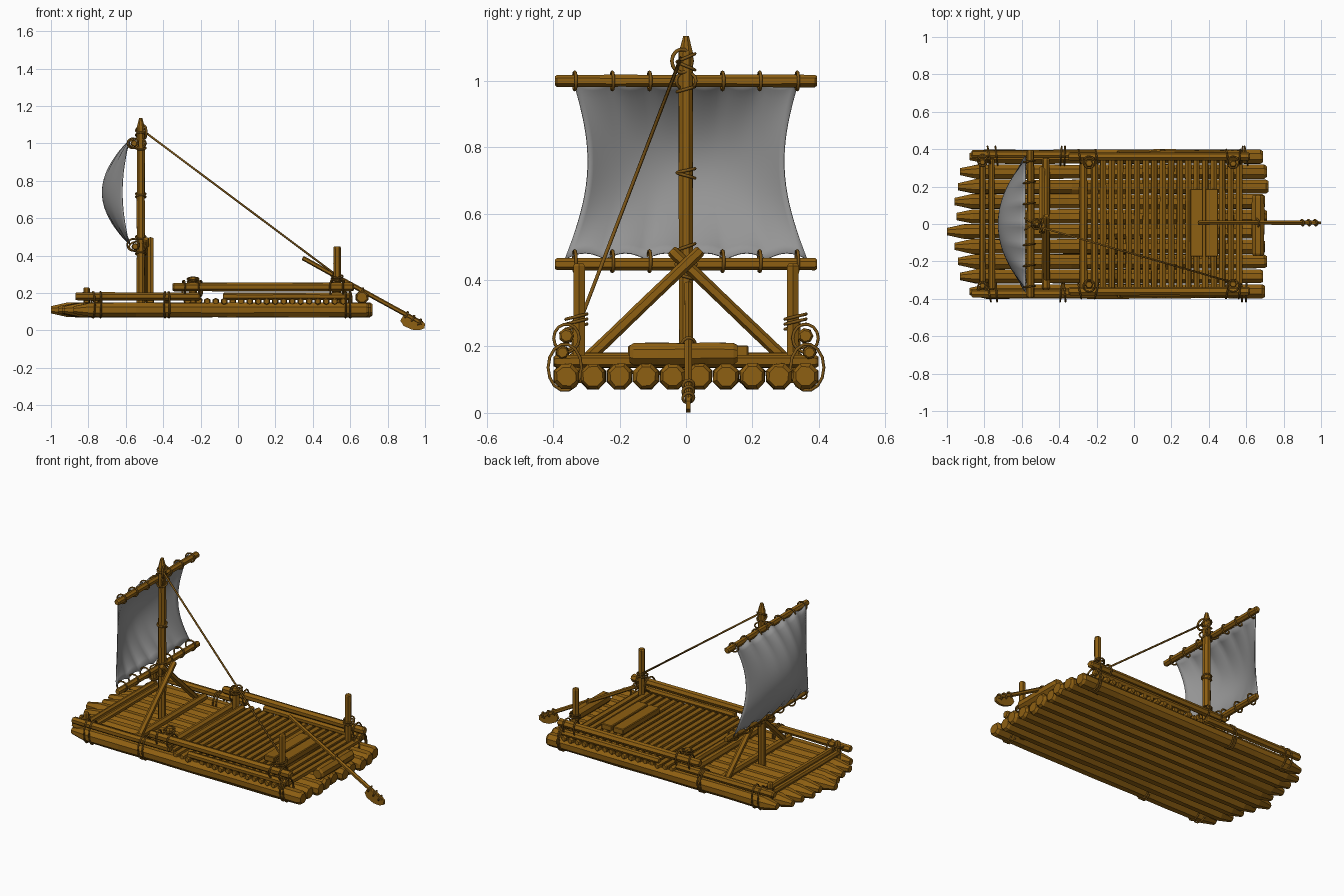
import bpy, bmesh, math, random
from mathutils import Vector as V

if "Cube" in bpy.data.objects:
    bpy.data.objects.remove(bpy.data.objects["Cube"])
random.seed(4)

def mat(name, c):
    m = bpy.data.materials.new(name)
    m.diffuse_color = (*c, 1)
    m.use_nodes = True
    m.node_tree.nodes["Principled BSDF"].inputs["Base Color"].default_value = m.diffuse_color
    return m

WOOD = mat("brown wood", (0.27, 0.115, 0.006))
ROPE = mat("rope brown", (0.2, 0.09, 0.008))
CLOTH = mat("grey cloth", (0.3, 0.3, 0.3))

def finish(name, bm, m, smooth=False):
    bmesh.ops.recalc_face_normals(bm, faces=bm.faces)
    me = bpy.data.meshes.new(name)
    bm.to_mesh(me)
    bm.free()
    me.materials.append(m)
    o = bpy.data.objects.new(name, me)
    bpy.context.collection.objects.link(o)
    for p in me.polygons:
        p.use_smooth = smooth
    return o

def tube(name, pts, radii, sides, m, ref, jit=0.0, closed=False, smooth=False):
    # sweep a polygon along points, optionally roughened
    bm = bmesh.new()
    pts = [V(p) for p in pts]
    n = len(pts)
    rings = []
    for i, p in enumerate(pts):
        a = pts[(i - 1) % n] if closed else pts[max(i - 1, 0)]
        b = pts[(i + 1) % n] if closed else pts[min(i + 1, n - 1)]
        t = (b - a).normalized()
        s = t.cross(V(ref)).normalized()
        u = s.cross(t)
        ring = []
        for k in range(sides):
            ang = 2 * math.pi * (k + 0.5) / sides
            r = radii[i] * (1 + random.uniform(-jit, jit))
            ring.append(bm.verts.new(p + (s * math.cos(ang) + u * math.sin(ang)) * r))
        rings.append(ring)
    for i in range(n if closed else n - 1):
        A, B = rings[i], rings[(i + 1) % n]
        for k in range(sides):
            j = (k + 1) % sides
            bm.faces.new((A[k], A[j], B[j], B[k]))
    if not closed:
        bm.faces.new(rings[0])
        bm.faces.new(rings[-1])
    return finish(name, bm, m, smooth)

def log(name, a, b, r, sides=8, tip=0.0, tipr=0.5, jit=0.06, segs=4):
    # rough pole with bevelled ends; "tip" makes a long taper at the first end
    a, b = V(a), V(b)
    L = (b - a).length
    t0 = max(tip, r * 0.35) / L
    t1 = r * 0.35 / L
    fr = [0, t0] + [t0 + (1 - t0 - t1) * i / segs for i in range(1, segs)] + [1 - t1, 1]
    rad = [r * (tipr if tip else 0.75)] + [r] * (len(fr) - 2) + [r * 0.75]
    d = (b - a).normalized()
    ref = (0, 0, 1) if abs(d.z) < 0.9 else (1, 0, 0)
    return tube(name, [a.lerp(b, f) for f in fr], rad, sides, WOOD, ref, jit)

def loop(name, c, axis, ru, rv, tr=0.006, tilt=0.0, n=14):
    # rope loop round an axis: ru sideways, rv upward
    ax = V(axis).normalized()
    up = V((0, 0, 1)) if abs(ax.z) < 0.9 else V((1, 0, 0))
    s = ax.cross(up).normalized()
    u = s.cross(ax)
    pts = []
    for i in range(n):
        a = 2 * math.pi * i / n
        pts.append(V(c) + s * ru * math.cos(a) + u * rv * math.sin(a) + ax * tilt * math.cos(a))
    return tube(name, pts, [tr] * n, 5, ROPE, ax, 0, True, True)

# hull logs
bow = [-.88, -.93, -.94, -.96, -1.0, -.95, -.96, -.94, -.93, -.88]
stern = [.70, .69, .71, .70, .69, .71, .70, .72, .71, .69]
for i in range(10):
    y = -.36 + .08 * i
    log("hull_log", (bow[i], y, .11), (stern[i], y, .11), .041, 8, .09, .5, segs=6)

# cross beams on the hull
for x, r in ((-.81, .017), (-.76, .017), (-.47, .022), (-.27, .022), (-.21, .02)):
    log("cross_beam", (x, -.35, .16), (x, .35, .16), r, 7)

# deck slats
for i in range(17):
    x = -.165 + .0455 * i
    e = random.uniform(.375, .4)
    log("deck_slat", (x, -e, .155), (x, e, .155), .0185, 6, jit=.1, segs=3)

for s in (-1, 1):
    # side rails in two tiers
    log("bow_rail", (-.87, s * .372, .182), (-.2, s * .372, .182), .022, 7)
    log("lower_rail", (-.08, s * .372, .182), (.6, s * .372, .182), .02, 7)
    log("upper_rail", (-.35, s * .36, .232), (.62, s * .36, .232), .023, 7)
    # upright posts
    log("bow_post", (-.81, s * .33, .11), (-.81, s * .33, .23), .017, 6)
    log("middle_post", (-.24, s * .325, .1), (-.24, s * .325, .285), .022, 6)
    log("stern_post", (.53, s * .322, .09), (.53, s * .322, .45), .02, 6, jit=.04)
    # lashings round outer logs and rails
    for x in (-.775, -.735, -.39, -.37, .575, .6):
        loop("hull_lashing", (x, s * .365, .137), (1, 0, 0), .05, .07, .005, random.uniform(-.012, .012))
    for x in (-.29, -.2, .5, .565):
        loop("rail_lashing", (x, s * .36, .225), (1, 0, 0), .038, .042, .005, random.uniform(-.01, .01))
    for x, z in ((-.24, .26), (-.24, .275), (.53, .275), (.53, .29)):
        loop("post_lashing", (x, s * .33, z), (0, 0, 1), .032, .03, .005, .008)
    loop("bow_lashing", (-.81, s * .34, .195), (0, 0, 1), .03, .025, .005, .008)
    # diagonal mast brace
    log("mast_brace", (-.48 + s * .012, -s * .30, .16), (-.48 + s * .012, s * .045, .49), .018, 6, jit=.04)

# mast and yards
log("mast", (-.52, 0, 1.135), (-.52, 0, .1), .023, 8, .05, .4, segs=8)
log("upper_yard", (-.555, -.395, 1.0), (-.555, .395, 1.0), .019, 7)
log("lower_yard", (-.55, -.395, .448), (-.55, .395, .448), .019, 7)
for z, t in ((1.07, .012), (1.045, -.012), (.975, .008), (.73, .006), (.715, -.008), (.5, .01), (.41, -.008)):
    loop("mast_lashing", (-.52, 0, z), (0, 0, 1), .027, .027, .005, t)
for z in (1.0, .448):
    for t in (-.03, .03):
        loop("yard_lashing", (-.537, 0, z), (0, 1, 0), .045, .026, .005, t)
loop("halyard_knot", (-.5, -.012, 1.06), (1, 0, 0), .03, .035, .006, .01)

# sail, bellied forward with scalloped edges
bm = bmesh.new()
NU, NV = 36, 20
g = []
for j in range(NV + 1):
    v = j / NV
    s = math.sin(math.pi * v) ** .85 if 0 < v < 1 else 0
    row = []
    for i in range(NU + 1):
        u = -1 + 2 * i / NU
        sc = abs(math.sin(3 * math.pi * u)) * .018
        z = .462 + .553 * v + sc * ((1 - v) ** 4 - v ** 4)
        w = .365 - .02 * v - .058 * math.sin(math.pi * v)
        row.append(bm.verts.new((-.582 - s * (.038 + .108 * (1 - u * u)), u * w, z)))
    g.append(row)
for j in range(NV):
    for i in range(NU):
        bm.faces.new((g[j][i], g[j][i + 1], g[j + 1][i + 1], g[j + 1][i]))
sail = finish("sail", bm, CLOTH, True)
sol = sail.modifiers.new("thickness", "SOLIDIFY")
sol.thickness = .004

# sail ties
for y in (-.335, -.222, -.11, .11, .222, .335):
    loop("upper_tie", (-.562, y, 1.0), (0, 1, 0), .029, .027, .005, .004)
    loop("lower_tie", (-.56, y, .457), (0, 1, 0), .032, .032, .005, .004)

# stay rope
tube("stay_rope", [(-.51, -.015, 1.07), (.52, -.31, .3)], [.0055] * 2, 6, ROPE, (0, 0, 1), 0, False, True)

# bench planks
for x in (.335, .415):
    bm = bmesh.new()
    bmesh.ops.create_cube(bm, size=1)
    for v in bm.verts:
        v.co = V((x + v.co.x * .07, .007 + v.co.y * .362, .186 + v.co.z * .035))
    bmesh.ops.bevel(bm, geom=list(bm.edges), offset=.004, segments=1, affect='EDGES')
    finish("bench_plank", bm, WOOD)

# stern log carrying the oar
log("stern_log", (.663, -.17, .178), (.663, .155, .178), .036, 8)

# steering oar
log("oar_shaft", (.345, .007, .388), (.985, .007, .037), .0125, 6, jit=.05)
bm = bmesh.new()
out = [(.868, .052), (.885, .082), (.915, .088), (.985, .05), (1.0, .036), (.997, .012), (.97, .001), (.93, .004), (.885, .025)]
f = bm.faces.new([bm.verts.new((x, 0, z)) for x, z in out])
r = bmesh.ops.extrude_face_region(bm, geom=[f])
for e in r["geom"]:
    if isinstance(e, bmesh.types.BMVert):
        e.co.y += .014
finish("oar_blade", bm, WOOD)
for x in (.9, .935, .97):
    loop("oar_lashing", (x, .007, .388 - (x - .345) * .548), (.877, 0, -.48), .016, .017, .005, .003)
loop("oar_lashing", (.655, .007, .2), (.877, 0, -.48), .022, .03, .005, .004)
